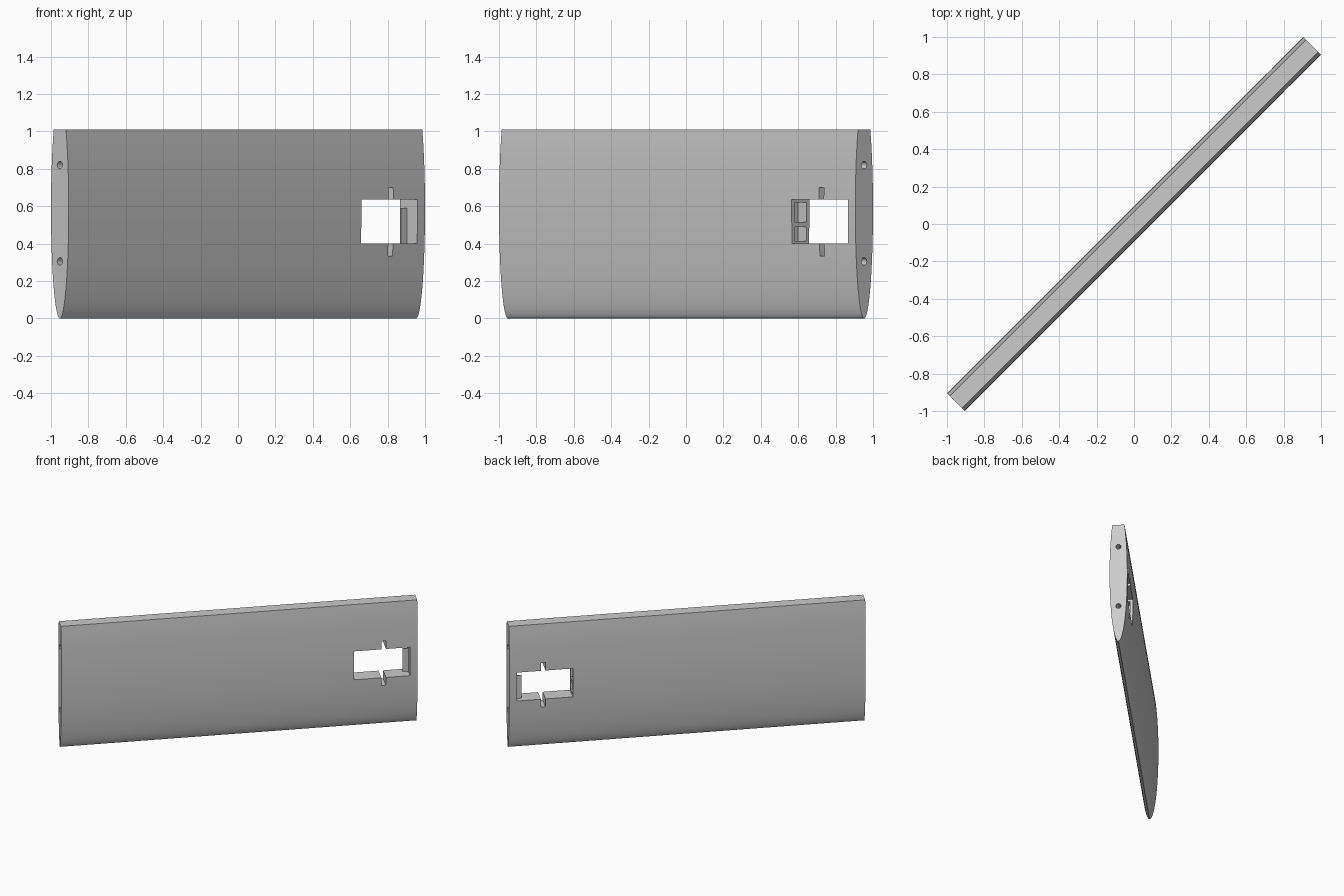
import bpy, bmesh, math
from mathutils import Matrix

if "Cube" in bpy.data.objects:
    bpy.data.objects.remove(bpy.data.objects["Cube"], do_unlink=True)

HALF_LEN, HALF_THICK, TOP, CENTRE = 1.347, 0.067, 1.01, 0.585
TURN = Matrix.Rotation(math.radians(45), 4, "Z")

grey = bpy.data.materials.new("light grey")
grey.use_nodes = True
colour = (0.6, 0.6, 0.6, 1)
grey.diffuse_color = colour
grey.node_tree.nodes["Principled BSDF"].inputs["Base Color"].default_value = colour


def finish(name, bm):
    bmesh.ops.recalc_face_normals(bm, faces=bm.faces)
    bm.transform(TURN)
    mesh = bpy.data.meshes.new(name)
    bm.to_mesh(mesh)
    bm.free()
    mesh.materials.append(grey)
    obj = bpy.data.objects.new(name, mesh)
    bpy.context.collection.objects.link(obj)
    return obj


def box(name, u, w, z):
    """Box between (min, max) along the length, thickness and height."""
    bm = bmesh.new()
    size = Matrix.Diagonal([b - a for a, b in (u, w, z)] + [1])
    mid = Matrix.Translation([(a + b) / 2 for a, b in (u, w, z)])
    bmesh.ops.create_cube(bm, size=1, matrix=mid @ size)
    return finish(name, bm)


def pin_hole(name, u, z):
    bm = bmesh.new()
    place = Matrix.Translation((u, 0, z)) @ Matrix.Rotation(math.pi / 2, 4, "Y")
    bmesh.ops.create_cone(bm, cap_ends=True, segments=24, radius1=0.02,
                          radius2=0.02, depth=0.4, matrix=place)
    return finish(name, bm)


# Panel: elliptical section cut flat at the top, extruded along its length
bm = bmesh.new()
end = math.asin((TOP - CENTRE) / CENTRE)
steps = 56
section = []
for i in range(steps + 1):
    a = end - (math.pi + 2 * end) * i / steps
    section.append(bm.verts.new((-HALF_LEN, HALF_THICK * math.cos(a),
                                 CENTRE + CENTRE * math.sin(a))))
cap = bm.faces.new(section)
sweep = bmesh.ops.extrude_face_region(bm, geom=[cap], use_keep_orig=True)
moved = [v for v in sweep["geom"] if isinstance(v, bmesh.types.BMVert)]
bmesh.ops.translate(bm, verts=moved, vec=(2 * HALF_LEN, 0, 0))
panel = finish("wing_panel", bm)

# Openings: window, vertical slot, wall recess and pin holes in both ends
cutters = [
    box("window_cutter", (0.866, 1.29), (-0.2, 0.2), (0.40, 0.635)),
    box("slot_cutter", (1.073, 1.108), (-0.2, 0.2), (0.335, 0.70)),
    box("recess_cutter", (0.80, 0.90), (-0.045, 0.045), (0.415, 0.62)),
]
for side in (-1, 1):
    for z in (0.305, 0.82):
        cutters.append(pin_hole("pin_hole_cutter", side * HALF_LEN, z))
for cutter in cutters:
    cutter.hide_render = True
    cutter.hide_set(True)
    mod = panel.modifiers.new(cutter.name, "BOOLEAN")
    mod.operation = "DIFFERENCE"
    mod.solver = "EXACT"
    mod.object = cutter

# Apply the cuts and drop the cutters
graph = bpy.context.evaluated_depsgraph_get()
cut_mesh = bpy.data.meshes.new_from_object(panel.evaluated_get(graph))
panel.modifiers.clear()
panel.data = cut_mesh
for cutter in cutters:
    bpy.data.objects.remove(cutter, do_unlink=True)

# Small ribs inside the window
box("window_rib", (0.79, 0.866), (-0.05, 0.05), (0.49, 0.515))
box("window_fin", (1.246, 1.30), (0.014, 0.02), (0.395, 0.59))

# Smooth the curved skin, keep the rims sharp
bpy.ops.object.select_all(action="DESELECT")
panel.select_set(True)
bpy.context.view_layer.objects.active = panel
bpy.ops.object.shade_smooth_by_angle(angle=math.radians(30))
